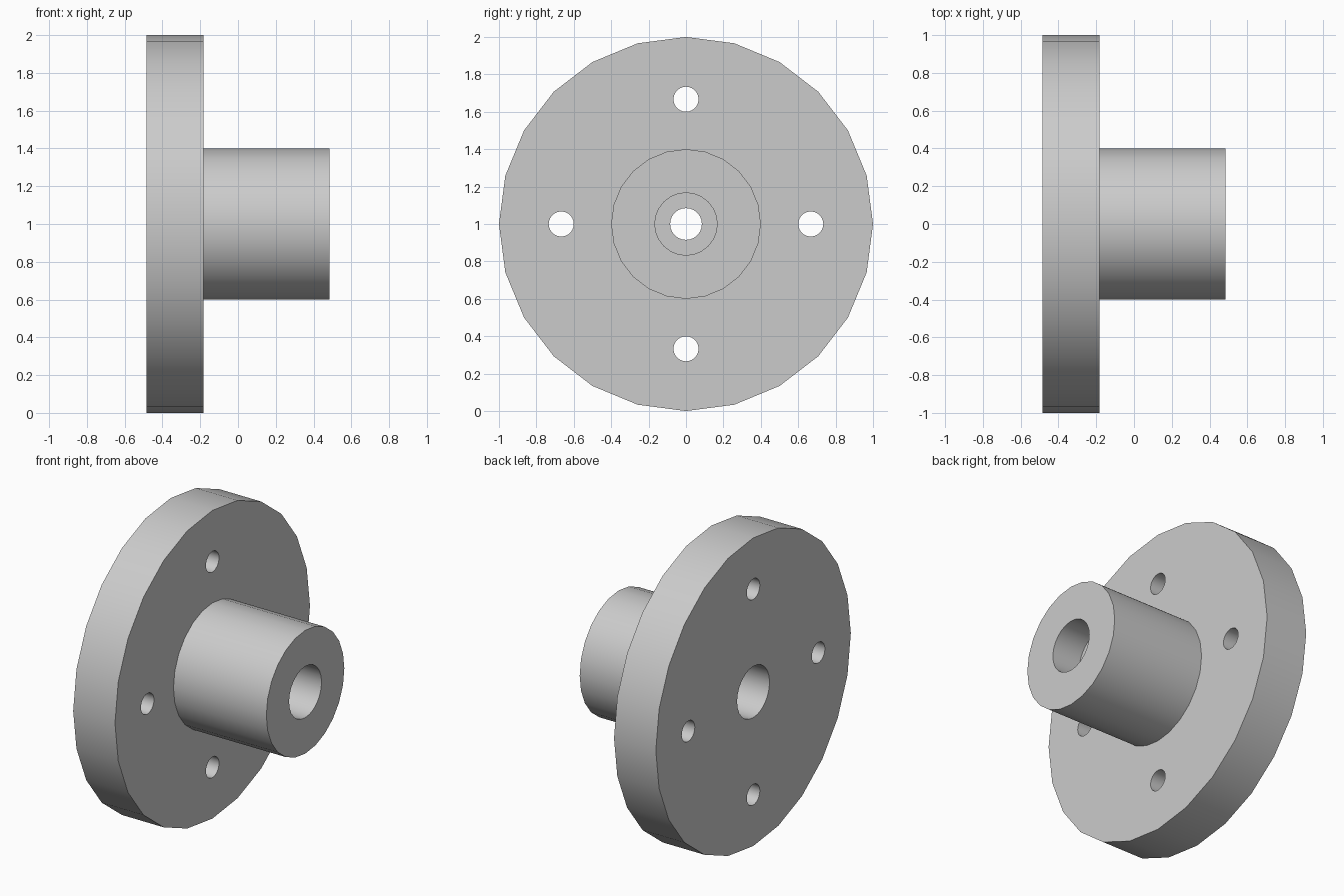
import bpy, bmesh
from math import radians, pi, cos, sin
from mathutils import Matrix, Vector

if "Cube" in bpy.data.objects:
    bpy.data.objects.remove(bpy.data.objects["Cube"], do_unlink=True)

SIDES = 24
BACK, FLANGE_FRONT, HUB_END = -0.4833, -0.1833, 0.4833
FLANGE_R, HUB_R, BORE_R, WEB_R = 1.0, 0.4, 0.1667, 0.085
POCKET = 0.205                      # depth of the wide bore at each end
BOLT_CIRCLE, BOLT_R = 0.667, 0.067

grey = bpy.data.materials.new("plain_grey")
grey.use_nodes = True
colour = (0.6, 0.6, 0.6, 1)
grey.diffuse_color = colour
grey.node_tree.nodes["Principled BSDF"].inputs["Base Color"].default_value = colour


def finish(name, bm):
    bmesh.ops.recalc_face_normals(bm, faces=bm.faces)
    mesh = bpy.data.meshes.new(name)
    bm.to_mesh(mesh)
    bm.free()
    mesh.materials.append(grey)
    obj = bpy.data.objects.new(name, mesh)
    bpy.context.collection.objects.link(obj)
    return obj


# Flange, hub and stepped bore as one turned profile of (x, radius) points
profile = [
    (BACK, FLANGE_R), (FLANGE_FRONT, FLANGE_R),
    (FLANGE_FRONT, HUB_R), (HUB_END, HUB_R),
    (HUB_END, BORE_R), (HUB_END - POCKET, BORE_R),
    (HUB_END - POCKET, WEB_R), (BACK + POCKET, WEB_R),
    (BACK + POCKET, BORE_R), (BACK, BORE_R),
]
bm = bmesh.new()
rings = []
for i in range(SIDES):
    a = 2 * pi * i / SIDES
    rings.append([bm.verts.new((x, r * cos(a), 1 + r * sin(a))) for x, r in profile])
for i in range(SIDES):
    here, after = rings[i], rings[(i + 1) % SIDES]
    for j in range(len(profile)):
        k = (j + 1) % len(profile)
        bm.faces.new((here[j], here[k], after[k], after[j]))
body = finish("flanged_hub", bm)

# Four bolt holes through the flange
bm = bmesh.new()
for i in range(4):
    a = i * pi / 2
    place = Matrix.Translation(Vector((
        (BACK + FLANGE_FRONT) / 2, BOLT_CIRCLE * cos(a), 1 + BOLT_CIRCLE * sin(a))))
    bmesh.ops.create_cone(bm, cap_ends=True, segments=SIDES, radius1=BOLT_R,
                          radius2=BOLT_R, depth=0.5,
                          matrix=place @ Matrix.Rotation(pi / 2, 4, "Y"))
cutter = finish("bolt_hole_cutter", bm)
cutter.hide_render = True

cut = body.modifiers.new("bolt_holes", "BOOLEAN")
cut.operation = "DIFFERENCE"
cut.solver = "EXACT"
cut.object = cutter

bpy.ops.object.select_all(action="DESELECT")
body.select_set(True)
bpy.context.view_layer.objects.active = body
bpy.ops.object.modifier_apply(modifier=cut.name)
bpy.data.objects.remove(cutter, do_unlink=True)

# Round walls smooth, rims sharp
bpy.ops.object.shade_smooth_by_angle(angle=radians(30))
